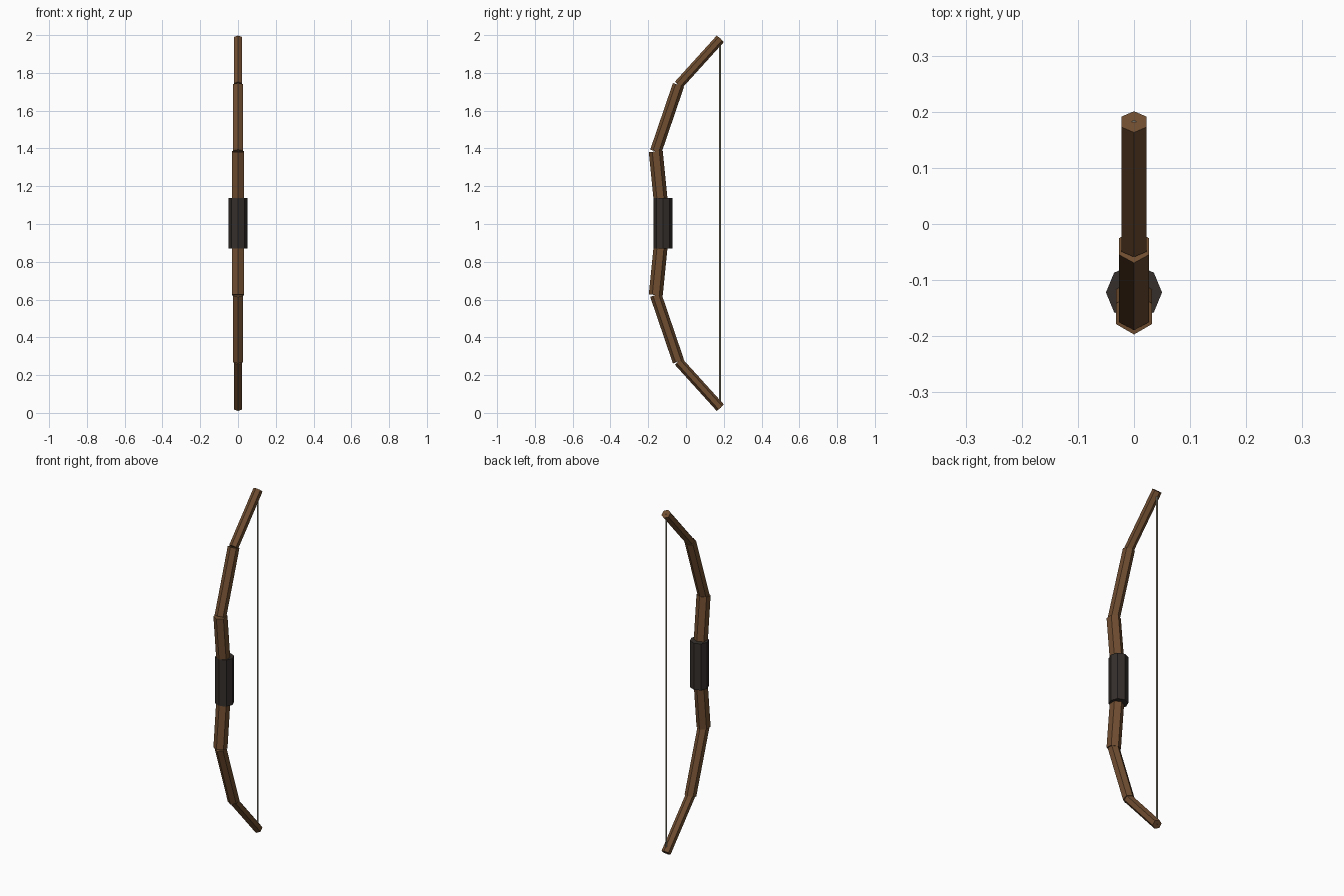
import bpy
import math
from mathutils import Vector

if "Cube" in bpy.data.objects:
    bpy.data.objects.remove(bpy.data.objects["Cube"])

MID_Z = 1.004  # height of the grip centre; both limbs mirror about it


def material(name, rgb):
    mat = bpy.data.materials.new(name)
    mat.diffuse_color = (*rgb, 1.0)
    mat.use_nodes = True
    mat.node_tree.nodes["Principled BSDF"].inputs["Base Color"].default_value = mat.diffuse_color
    return mat


def rod(name, start, end, radius, sides, mat):
    """Flat-shaded prism between two (y, z) points in the x = 0 plane."""
    a, b = Vector((0, *start)), Vector((0, *end))
    d = b - a
    bpy.ops.mesh.primitive_cylinder_add(
        vertices=sides, radius=radius, depth=d.length,
        location=(a + b) / 2, rotation=(math.atan2(-d.y, d.z), 0, 0))
    obj = bpy.context.object
    obj.name = name
    obj.data.materials.append(mat)
    return obj


wood = material("wood", (0.16, 0.075, 0.03))
leather = material("leather", (0.035, 0.028, 0.025))
cord = material("cord", (0.32, 0.30, 0.22))

# Joints of one limb: (y, height above grip centre), and segment radii
joints = [(-0.122, 0.0), (-0.160, 0.380), (-0.040, 0.732), (0.182, 0.977)]
segments = [("inner_limb", 0.037), ("middle_limb", 0.031), ("limb_tip", 0.0255)]

# Upper and lower limbs
for side, sign in (("upper", 1), ("lower", -1)):
    for i, (part, radius) in enumerate(segments):
        (y0, h0), (y1, h1) = joints[i], joints[i + 1]
        rod(f"{side}_{part}", (y0, MID_Z + sign * h0),
            (y1, MID_Z + sign * h1), radius, 6, wood)

# Leather grip
rod("grip", (-0.122, MID_Z - 0.134), (-0.122, MID_Z + 0.134), 0.05, 8, leather)

# Bowstring
rod("bowstring", (0.180, MID_Z - 0.977), (0.180, MID_Z + 0.977), 0.005, 6, cord)
